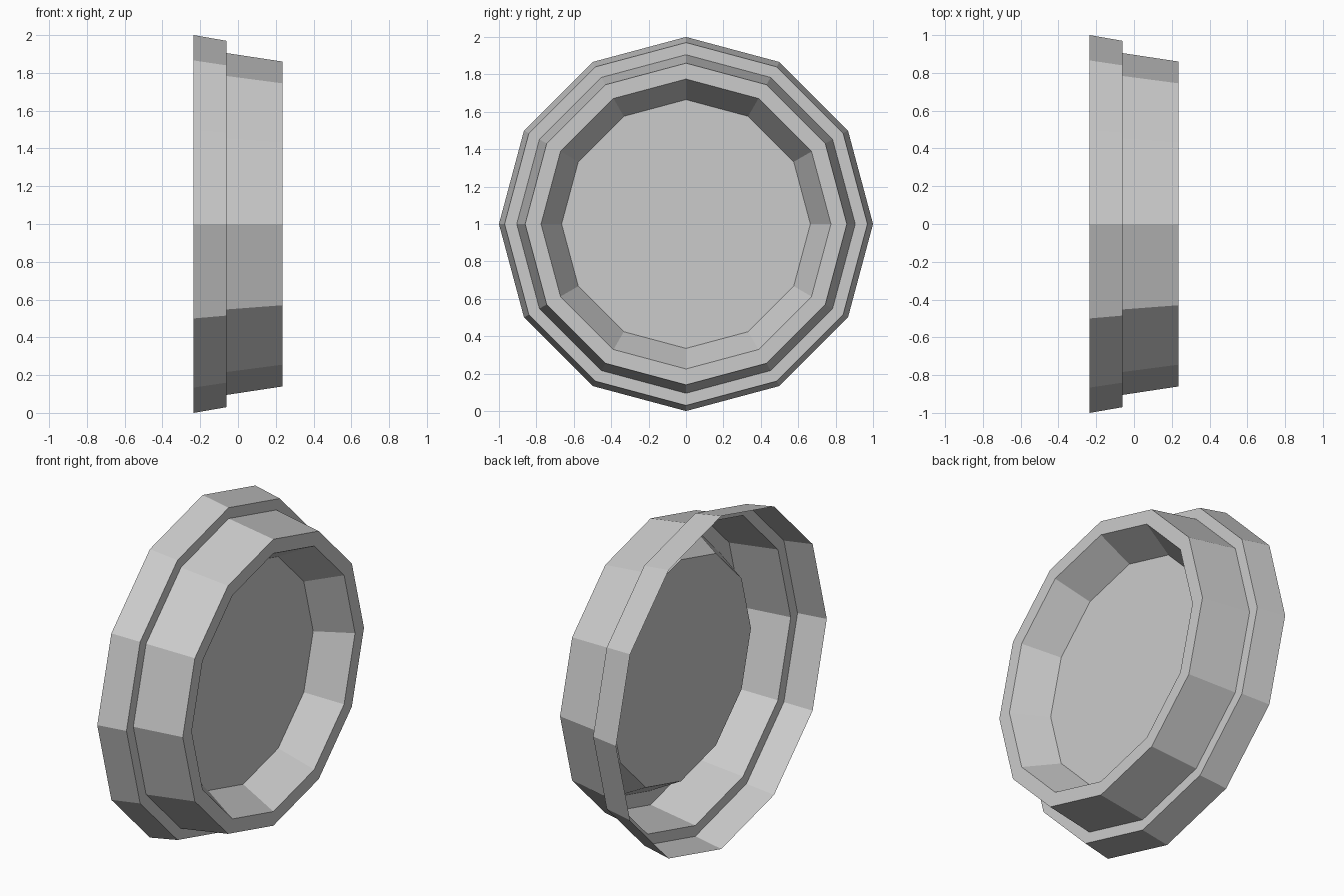
import bpy, bmesh, math

if "Cube" in bpy.data.objects:
    bpy.data.objects.remove(bpy.data.objects["Cube"])

SIDES = 12

# Half profile as (x, radius): stepped outer wall, front lip, sloping recess
PROFILE = [(-0.235, 1.0), (-0.062, 0.97), (-0.062, 0.905),
           (0.235, 0.86), (0.235, 0.775), (0.034, 0.665)]


def ring(bm, x, r):
    return [bm.verts.new((x,
                          r * math.cos(2 * math.pi * i / SIDES),
                          1 + r * math.sin(2 * math.pi * i / SIDES)))
            for i in range(SIDES)]


# Open-backed stepped cap, revolved around the x axis
bm = bmesh.new()
rings = [ring(bm, x, r) for x, r in PROFILE]
for a, b in zip(rings, rings[1:]):
    for i in range(SIDES):
        j = (i + 1) % SIDES
        bm.faces.new((a[i], a[j], b[j], b[i]))

# Recessed disc closing the centre, facing +x
bm.faces.new(rings[-1])
bm.normal_update()

mesh = bpy.data.meshes.new("stepped_cap")
bm.to_mesh(mesh)
bm.free()
cap = bpy.data.objects.new("stepped_cap", mesh)
bpy.context.collection.objects.link(cap)
